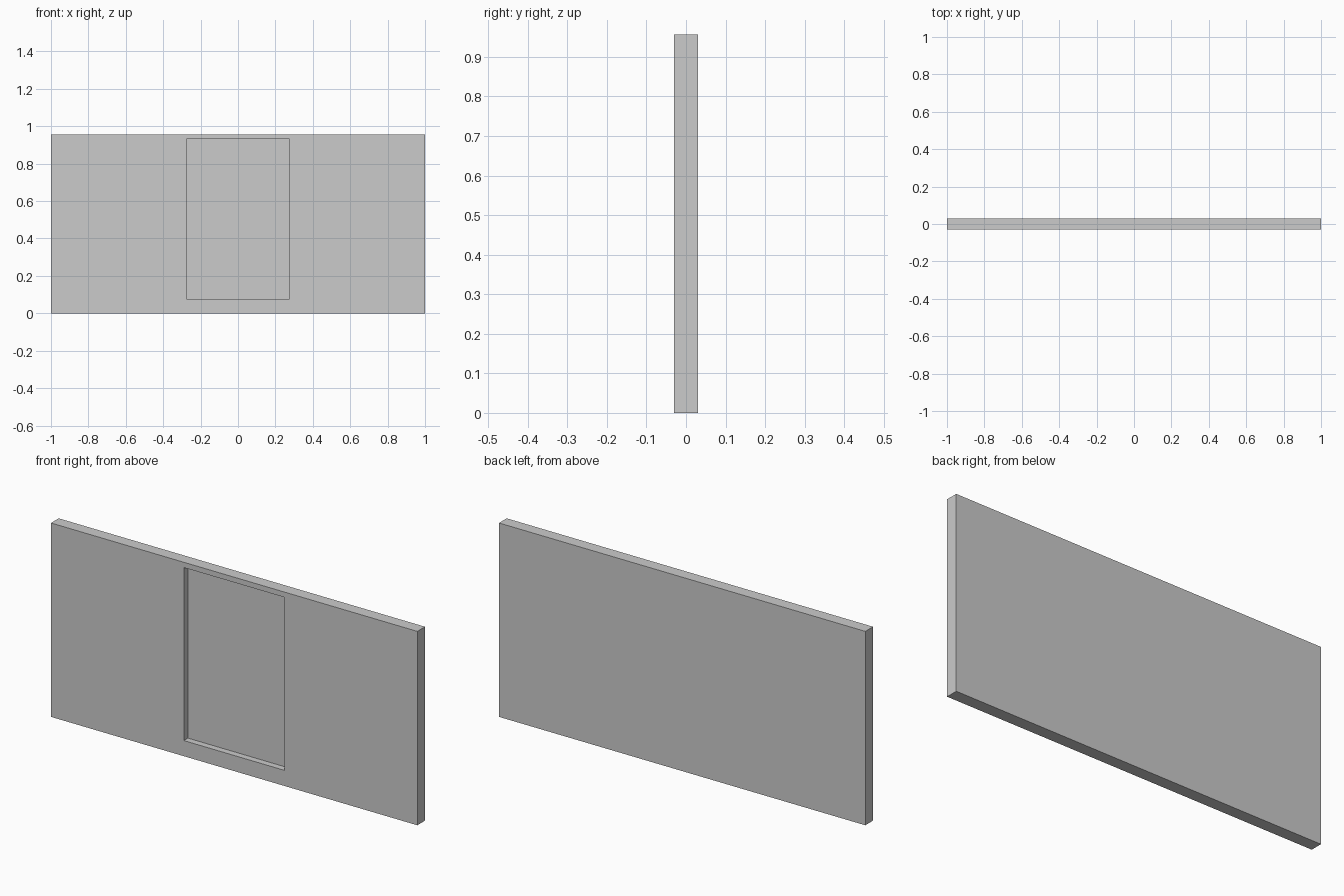
import bpy, bmesh

if "Cube" in bpy.data.objects:
    bpy.data.objects.remove(bpy.data.objects["Cube"])

W, T, H = 2.0, 0.06, 0.957          # panel width, thickness, height
RX, RZ0, RZ1 = 0.275, 0.077, 0.931  # recess half width, bottom, top
DEPTH = 0.032                       # recess depth

# Slab standing on z = 0
bm = bmesh.new()
bmesh.ops.create_cube(bm, size=1)
for v in bm.verts:
    v.co.x *= W
    v.co.y *= T
    v.co.z = (v.co.z + 0.5) * H

# Outline of the recess, inset in the front face
bm.normal_update()
front = min(bm.faces, key=lambda f: f.normal.y)
bmesh.ops.inset_region(bm, faces=[front], thickness=0.05)
for v in front.verts:
    v.co.x = RX if v.co.x > 0 else -RX
    v.co.z = RZ1 if v.co.z > H / 2 else RZ0

# Push the recess floor back, leaving straight walls
ext = bmesh.ops.extrude_discrete_faces(bm, faces=[front])
bmesh.ops.translate(bm, verts=ext["faces"][0].verts, vec=(0, DEPTH, 0))
bmesh.ops.recalc_face_normals(bm, faces=bm.faces)

mesh = bpy.data.meshes.new("recessed_panel")
bm.to_mesh(mesh)
bm.free()
panel = bpy.data.objects.new("recessed_panel", mesh)
bpy.context.collection.objects.link(panel)
